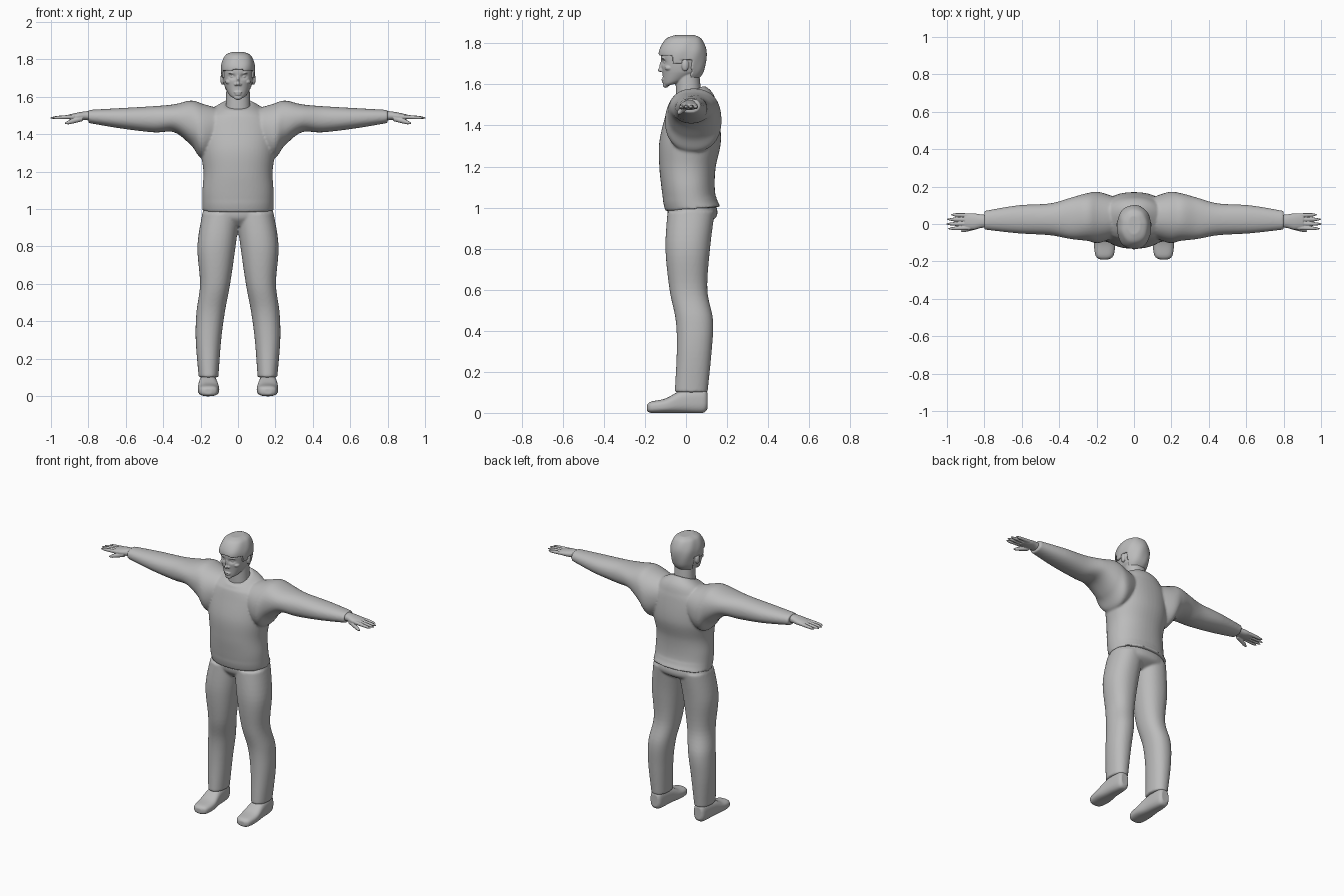
import bpy
import bmesh
from math import cos, sin, pi, exp, atan2, copysign
from mathutils import Matrix

old = bpy.data.objects.get("Cube")
if old:
    bpy.data.objects.remove(old, do_unlink=True)

grey = bpy.data.materials.new("plain grey")
grey.use_nodes = True
grey.diffuse_color = (0.5, 0.5, 0.5, 1)
shader = grey.node_tree.nodes["Principled BSDF"]
shader.inputs["Base Color"].default_value = grey.diffuse_color


def spline(rows, steps):
    """Smoothly interpolate the section rows."""
    result = []
    last = len(rows) - 1
    for i in range(last):
        before, start, end, after = (rows[max(0, min(last, k))] for k in range(i - 1, i + 3))
        for step in range(steps):
            t = step / steps
            row = []
            for a, b, c, d in zip(before, start, end, after):
                leave, arrive = (c - a) / 2, (d - b) / 2
                bend = 3 * (c - b) - 2 * leave - arrive
                twist = 2 * (b - c) + leave + arrive
                row.append(b + t * (leave + t * (bend + t * twist)))
            result.append(row)
    return result + [rows[-1]]


def rounded(value, power):
    return copysign(abs(value) ** (2 / power), value)


def loft(bm, rows, axis="z", side=1, power=2.2, steps=6, sides=48, deform=None, keep=None):
    """Skin a tube over rows of (station, low a, high a, low b, high b)."""
    rings, made = [], []
    for station, low_a, high_a, low_b, high_b in spline(rows, steps):
        ring = []
        for k in range(sides):
            angle = 2 * pi * k / sides
            a = (low_a + high_a + rounded(cos(angle), power) * (high_a - low_a)) / 2
            b = (low_b + high_b + rounded(sin(angle), power) * (high_b - low_b)) / 2
            x, y, z = {"z": (a, b, station), "x": (station, a, b), "y": (a, station, b)}[axis]
            place = (x * side, y, z)
            ring.append(bm.verts.new(deform(*place) if deform else place))
        rings.append(ring)
    for lower, upper in zip(rings, rings[1:]):
        for k in range(sides):
            after = (k + 1) % sides
            made.append(bm.faces.new((lower[k], lower[after], upper[after], upper[k])))
    made += [bm.faces.new(rings[0]), bm.faces.new(rings[-1])]
    bmesh.ops.recalc_face_normals(bm, faces=made)
    if keep:
        drop = [face for face in made if not keep(face.calc_center_median())]
        bmesh.ops.delete(bm, geom=drop, context="FACES")


def upright(rows):
    """Expand (z, half width, front, back) into symmetric section rows."""
    return [(z, -half, half, front, back) for z, half, front, back in rows]


def blob(bm, place, size):
    matrix = Matrix.Translation(place) @ Matrix.Diagonal((*size, 1))
    bmesh.ops.create_uvsphere(bm, u_segments=24, v_segments=16, radius=1, matrix=matrix)


def finger(bm, root, tip, radius, side):
    """Tapered digit with a rounded end."""
    rows = []
    for step in range(6):
        t = step / 5
        x, y, z = (a + (b - a) * t for a, b in zip(root, tip))
        r = radius * (1 - 0.25 * t - 0.5 * t ** 8)
        rows.append((x, y - r, y + r, z - r, z + r))
    loft(bm, rows, axis="x", side=side, sides=16)


def finish(name, bm, voxel, smooth, shell=0):
    """Fuse the overlapping volumes into one smooth skin."""
    mesh = bpy.data.meshes.new(name)
    bm.to_mesh(mesh)
    bm.free()
    mesh.materials.append(grey)
    obj = bpy.data.objects.new(name, mesh)
    bpy.context.collection.objects.link(obj)
    if shell:
        solid = obj.modifiers.new("thickness", "SOLIDIFY")
        solid.thickness = shell
    fuse = obj.modifiers.new("fuse", "REMESH")
    fuse.mode = "VOXEL"
    fuse.voxel_size = voxel
    fuse.use_smooth_shade = True
    soften = obj.modifiers.new("soften", "SMOOTH")
    soften.factor = 0.5
    soften.iterations = smooth


def drape(x, y, z):
    """Lift the back of the hem and of the collar."""
    if z < 1.05:
        z += 0.08 * y
    if z > 1.5:
        z += 7 * (z - 1.5) * (y - 0.01)
    return x, y, z


# Sweater: torso with both sleeves
bm = bmesh.new()
loft(bm, upright([(.99, .19, -.1, .17), (1.03, .19, -.11, .15), (1.1, .19, -.12, .14),
                  (1.2, .185, -.13, .145), (1.32, .2, -.13, .17), (1.45, .2, -.1, .16),
                  (1.52, .15, -.08, .14), (1.56, .08, -.07, .09)]), deform=drape)
for side in (1, -1):
    loft(bm, [(.04, -.04, .12, 1.38, 1.52), (.18, -.1, .17, 1.27, 1.56), (.25, -.09, .165, 1.34, 1.58),
              (.34, -.08, .14, 1.41, 1.56), (.45, -.06, .11, 1.41, 1.55), (.62, -.05, .1, 1.43, 1.54),
              (.8, -.03, .07, 1.46, 1.53)], axis="x", side=side)
finish("sweater", bm, .007, 6)

# Trousers: hips and both legs
bm = bmesh.new()
loft(bm, upright([(.91, .1, -.05, .08), (.95, .18, -.085, .145), (1, .185, -.09, .15), (1.04, .17, -.08, .12)]))
for side in (1, -1):
    loft(bm, [(.1, .105, .21, -.055, .105), (.3, .09, .226, -.045, .125), (.45, .07, .222, -.05, .132),
              (.6, .042, .203, -.08, .104), (.8, .013, .217, -.1, .117), (.98, -.01, .19, -.09, .14)], side=side)
finish("trousers", bm, .007, 5)

# Shoes and hands
for side, label in ((1, "left"), (-1, "right")):
    bm = bmesh.new()
    loft(bm, [(-.19, .14, .18, .01, .04), (-.17, .11, .205, 0, .055), (-.1, .1, .215, 0, .07),
              (-.02, .11, .21, 0, .11), (.08, .12, .2, 0, .12), (.104, .135, .185, .02, .1)],
         axis="y", side=side, power=2.7)
    finish(label + "_shoe", bm, .004, 4)

    bm = bmesh.new()
    loft(bm, [(.76, -.02, .05, 1.47, 1.525), (.81, -.02, .05, 1.475, 1.523),
              (.86, -.03, .057, 1.475, 1.515), (.905, -.02, .053, 1.48, 1.505)], axis="x", side=side)
    for i in range(4):
        reach = 1.005 - 0.008 * (i - 1.8) ** 2
        finger(bm, (.875, .046 - .022 * i, 1.494), (reach, .05 - .025 * i, 1.487), .0115, side)
    finger(bm, (.83, -.01, 1.485), (.925, -.038, 1.458), .015, side)
    finish(label + "_hand", bm, .003, 3)


def face_shape(x, y, z):
    """Raise the jaw towards the neck and hollow the eye sockets."""
    if z < 1.66:
        z += 4 * (1.66 - z) * (y + 0.1)
    if y < -0.04:
        y += 0.014 * exp(-((abs(x) - 0.032) / 0.017) ** 2 - ((z - 1.708) / 0.012) ** 2)
    return x, y, z


# Head with its features, and neck
skull = upright([(1.59, .03, -.1, -.04), (1.605, .05, -.11, .02), (1.65, .07, -.114, .07), (1.7, .08, -.12, .088),
                 (1.76, .082, -.12, .09), (1.81, .063, -.09, .07), (1.828, .03, -.05, .04)])
bm = bmesh.new()
loft(bm, skull, steps=10, sides=72, deform=face_shape)
loft(bm, upright([(1.47, .075, -.05, .085), (1.55, .066, -.05, .075), (1.66, .062, -.05, .064)]))
blob(bm, (0, -.117, 1.688), (.008, .013, .026))
blob(bm, (0, -.125, 1.67), (.011, .013, .01))
blob(bm, (0, -.111, 1.624), (.022, .009, .006))
blob(bm, (0, -.109, 1.613), (.018, .01, .006))
blob(bm, (0, -.099, 1.596), (.022, .014, .013))
for side in (1, -1):
    nostril, eye, brow = side * .012, side * .03, side * .03
    cheek, ear = side * .048, side * .083
    blob(bm, (nostril, -.116, 1.666), (.008, .01, .007))
    blob(bm, (eye, -.099, 1.708), (.012, .011, .008))
    blob(bm, (brow, -.108, 1.726), (.021, .011, .005))
    blob(bm, (cheek, -.082, 1.68), (.02, .022, .014))
    blob(bm, (ear, -.004, 1.694), (.012, .018, .03))
finish("head", bm, .0035, 3)


def hairline(place):
    """Fringe, sideburn, ear gap and nape, by direction from the face."""
    turn = abs(atan2(place.x, -place.y)) / pi
    if turn < 0.28:
        return place.z > 1.75 - 0.012 * sin(9 * turn)
    if turn < 0.42:
        return place.z > 1.7
    if turn < 0.62:
        return place.z > 1.72
    return place.z > 1.62


def locks(x, y, z):
    """Swell the skull shape into gently waved hair."""
    wave = 1.1 + 0.012 * sin(7 * atan2(x, y) + 40 * z)
    return x * wave, y * wave, z + 0.09 * (z - 1.7)


# Hair cap, cut along the hairline
bm = bmesh.new()
loft(bm, skull, steps=10, sides=80, deform=locks, keep=hairline)
finish("hair", bm, .004, 4, shell=.018)
